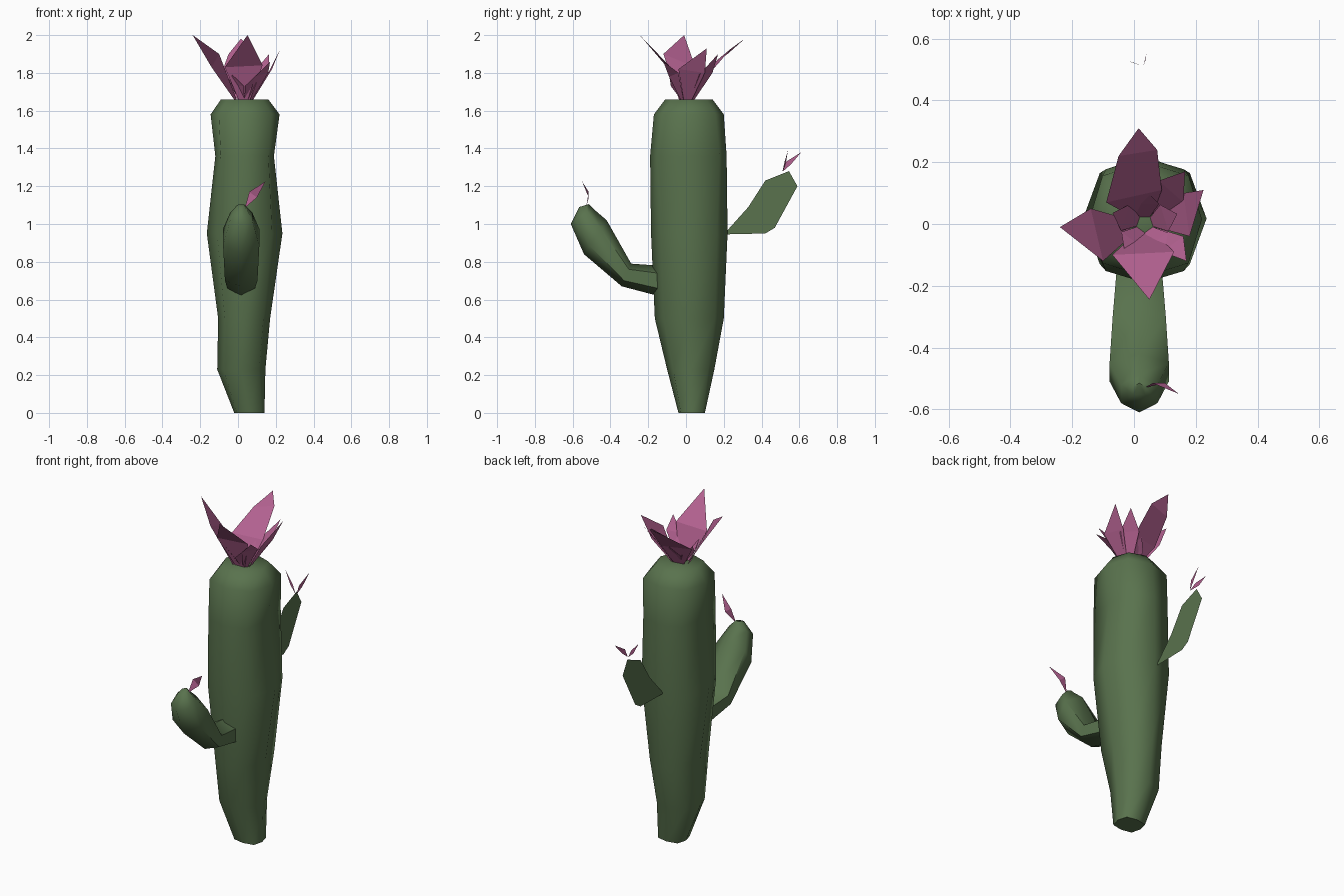
import bpy, bmesh, math
from mathutils import Vector as V

if "Cube" in bpy.data.objects:
    bpy.data.objects.remove(bpy.data.objects["Cube"])


def material(name, col):
    m = bpy.data.materials.new(name)
    m.diffuse_color = (*col, 1)
    m.use_nodes = True
    m.node_tree.nodes["Principled BSDF"].inputs["Base Color"].default_value = m.diffuse_color
    return m


GREEN = material("green_skin", (0.10, 0.17, 0.075))
PINK = material("pink_petal", (0.45, 0.12, 0.28))


def finish(bm, name, mat, angle=None, recalc=True):
    if recalc:
        bmesh.ops.recalc_face_normals(bm, faces=bm.faces[:])
    me = bpy.data.meshes.new(name)
    bm.to_mesh(me)
    bm.free()
    ob = bpy.data.objects.new(name, me)
    bpy.context.collection.objects.link(ob)
    me.materials.append(mat)
    if angle:
        bpy.ops.object.select_all(action='DESELECT')
        ob.select_set(True)
        bpy.context.view_layer.objects.active = ob
        bpy.ops.object.shade_smooth_by_angle(angle=math.radians(angle))
    return ob


def loft(bm, rings):
    rows = [[bm.verts.new(p) for p in r] for r in rings]
    n = len(rows[0])
    for a, b in zip(rows, rows[1:]):
        for i in range(n):
            j = (i + 1) % n
            bm.faces.new((a[i], a[j], b[j], b[i]))
    bm.faces.new(rows[0][::-1])
    bm.faces.new(rows[-1])


# Trunk: z, x min, x max, y min, y max, corner fullness of each eight-sided ring
trunk = [(0.00, -0.02, 0.14, -0.04, 0.10, 1.15), (0.23, -0.11, 0.145, -0.10, 0.15, 1.05),
         (0.50, -0.105, 0.17, -0.165, 0.20, 1.05), (0.95, -0.165, 0.235, -0.185, 0.22, 1.03),
         (1.36, -0.12, 0.19, -0.19, 0.215, 1.15), (1.58, -0.145, 0.22, -0.17, 0.20, 1.08),
         (1.66, -0.09, 0.16, -0.11, 0.14, 1.05)]
rings = []
for z, x0, x1, y0, y1, full in trunk:
    ring = []
    for k in range(8):
        a = k * math.pi / 4
        f = full if k % 2 else 1.0
        ring.append(((x0 + x1) / 2 + f * math.cos(a) * (x1 - x0) / 2,
                     (y0 + y1) / 2 + f * math.sin(a) * (y1 - y0) / 2, z))
    rings.append(ring)
bm = bmesh.new()
loft(bm, rings)
finish(bm, "trunk", GREEN, 58)

# Front arm: lower edge (y, z), upper edge (y, z), half width of each ring
arm = [(-0.15, 0.62, -0.15, 0.78, 0.075), (-0.34, 0.67, -0.29, 0.79, 0.088),
       (-0.54, 0.84, -0.42, 1.02, 0.098), (-0.61, 1.00, -0.49, 1.08, 0.06),
       (-0.565, 1.09, -0.515, 1.105, 0.02)]
rings = []
for y0, z0, y1, z1, w in arm:
    lo, hi = V((0.017, y0, z0)), V((0.017, y1, z1))
    rings.append([(lo + hi) / 2 + (lo - hi) / 2 * math.cos(k * math.pi / 3)
                  + V((1.13 * w * math.sin(k * math.pi / 3), 0, 0)) for k in range(6)])
bm = bmesh.new()
loft(bm, rings)
finish(bm, "front_arm", GREEN, 62)

# Back arm: a flat pad standing in the y-z plane
pad = [(0.20, 0.945), (0.42, 0.95), (0.47, 0.98), (0.59, 1.20),
       (0.545, 1.28), (0.42, 1.23), (0.33, 1.09)]
bm = bmesh.new()
bm.faces.new([bm.verts.new((0.01, y, z)) for y, z in pad])
finish(bm, "back_arm", GREEN)


def petal(bm, root, tip, left, right, spread=0.3):
    root, tip, left, right = map(V, (root, tip, left, right))
    flat = V((spread, spread, 0))
    pts = (root + (left - root) * flat, left, tip, right, root + (right - root) * flat)
    v = [bm.verts.new(p) for p in pts]
    bm.faces.new((v[0], v[1], v[3], v[4]))
    bm.faces.new((v[1], v[2], v[3]))


# Crown flower: tip, left and right shoulders of the outer petals
crown = (0.035, 0.0, 1.655)
outer = [((-0.24, -0.01, 2.0), (-0.14, 0.05, 1.83), (-0.10, -0.12, 1.90)),
         ((0.05, -0.245, 2.0), (-0.07, -0.10, 1.83), (0.13, -0.09, 1.84)),
         ((0.17, -0.12, 1.86), (0.09, -0.09, 1.78), (0.16, -0.04, 1.80)),
         ((0.225, 0.11, 1.93), (0.18, -0.04, 1.82), (0.16, 0.10, 1.80)),
         ((0.165, 0.17, 1.90), (0.16, 0.07, 1.79), (0.08, 0.14, 1.80))]
bm = bmesh.new()
for tip, a, b in outer:
    petal(bm, crown, tip, a, b)
# Tall back petal with an extra joint
mid = [(-0.09, 0.07, 1.79), (-0.05, 0.22, 1.90), (0.015, 0.31, 1.98),
       (0.075, 0.24, 1.93), (0.09, 0.11, 1.78)]
r0, r1 = bm.verts.new((0.0, 0.02, 1.655)), bm.verts.new((0.06, 0.03, 1.655))
m = [bm.verts.new(p) for p in mid]
for f in ((r0, m[0], m[4], r1), (m[0], m[1], m[3], m[4]), (m[1], m[2], m[3])):
    bm.faces.new(f)


def polar(a, r, z):
    return (crown[0] + r * math.cos(a), r * math.sin(a), z)


# Short inner petals
for k in range(5):
    a = k * math.tau / 5 + 0.3
    petal(bm, crown, polar(a, 0.11, 1.79), polar(a - 0.6, 0.08, 1.73), polar(a + 0.6, 0.08, 1.73))
finish(bm, "crown_flower", PINK, recalc=False)

# Small buds on the arm tips
bm = bmesh.new()
petal(bm, (0.035, -0.53, 1.09), (0.145, -0.55, 1.225), (0.06, -0.515, 1.17), (0.10, -0.515, 1.14), 0.1)
finish(bm, "front_bud", PINK, recalc=False)
bm = bmesh.new()
petal(bm, (0.03, 0.51, 1.28), (0.05, 0.61, 1.38), (0.037, 0.53, 1.33), (0.041, 0.555, 1.315), 0.1)
petal(bm, (0.03, 0.51, 1.28), (-0.06, 0.54, 1.39), (0.0, 0.522, 1.33), (-0.02, 0.528, 1.32), 0.1)
finish(bm, "back_bud", PINK, recalc=False)
